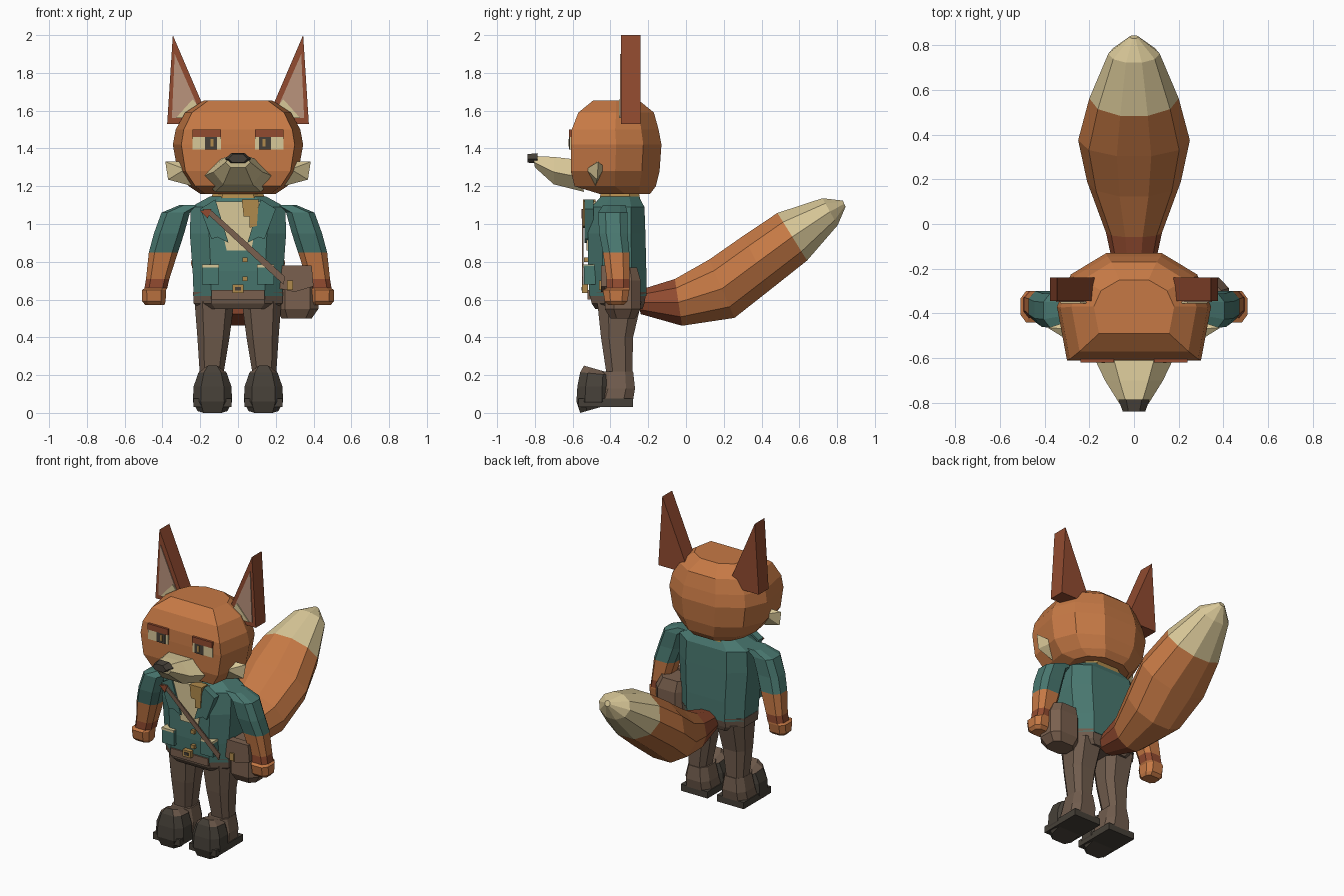
import bpy, bmesh, math
from mathutils import Vector

if "Cube" in bpy.data.objects:
    bpy.data.objects.remove(bpy.data.objects["Cube"], do_unlink=True)


def material(name, red, green, blue):
    def linear(c):
        return ((c / 255 + .055) / 1.055) ** 2.4
    mat = bpy.data.materials.new(name)
    mat.use_nodes = True
    colour = (linear(red), linear(green), linear(blue), 1)
    mat.diffuse_color = colour
    shader = mat.node_tree.nodes["Principled BSDF"]
    shader.inputs["Base Color"].default_value = colour
    shader.inputs["Roughness"].default_value = .9
    return mat


orange = material("orange fur", 198, 121, 69)
rust = material("rust fur", 146, 75, 48)
cream = material("cream", 217, 200, 152)
teal = material("teal cloth", 73, 120, 112)
brown = material("brown trousers", 112, 92, 77)
leather = material("brown leather", 122, 96, 78)
dark = material("dark boot", 70, 64, 56)
gold = material("gold", 176, 138, 76)
pink = material("inner ear pink", 186, 147, 124)


def both_sides(points):
    """Close a half profile by mirroring it across x."""
    return points + [(-u, v) for u, v in reversed(points)]


def circle(sides):
    turn = math.tau / sides
    return [(math.cos(turn * i), math.sin(turn * i)) for i in range(sides)]


BLOCK = both_sides([(.6, -1), (1, -.5), (1, .5), (.6, 1)])
HEAD = both_sides([(.4, -1), (.87, -1), (1, 0), (.82, .6), (.36, 1)])
SNOUT = both_sides([(.5, -1), (1, .1), (.6, 1)])
BOX = both_sides([(1, -1), (1, 1)])


def finish(name, bm, mats):
    bmesh.ops.recalc_face_normals(bm, faces=bm.faces[:])
    mesh = bpy.data.meshes.new(name)
    bm.to_mesh(mesh)
    bm.free()
    for mat in mats:
        mesh.materials.append(mat)
    obj = bpy.data.objects.new(name, mesh)
    bpy.context.collection.objects.link(obj)
    return obj


def loft(name, section, rings, mats, bands=None, side=1):
    """Rings are (centre x, half width, y start, y end, z start, z end)."""
    bm = bmesh.new()
    loops = []
    for cx, width, y0, y1, z0, *rest in rings:
        z1 = rest[0] if rest else z0
        start, end = Vector((0, y0, z0)), Vector((0, y1, z1))
        loops.append([bm.verts.new(start.lerp(end, (v + 1) / 2)
                                   + Vector((side * (cx + u * width), 0, 0)))
                      for u, v in section])
    for band, (low, high) in enumerate(zip(loops, loops[1:])):
        for i in range(len(section)):
            face = bm.faces.new((low[i - 1], low[i], high[i], high[i - 1]))
            face.material_index = bands[band] if bands else 0
    for loop, band in ((loops[0], 0), (loops[-1], -1)):
        bm.faces.new(loop).material_index = bands[band] if bands else 0
    return finish(name, bm, mats)


def plate(name, outline, front, back, mat, side=1):
    """Extrude an x-z outline from the front y to the back y."""
    bm = bmesh.new()
    near = [bm.verts.new((side * x, front, z)) for x, z in outline]
    far = [bm.verts.new((side * x, back, z)) for x, z in outline]
    bm.faces.new(near)
    bm.faces.new(far)
    for i in range(len(near)):
        bm.faces.new((near[i - 1], near[i], far[i], far[i - 1]))
    return finish(name, bm, [mat])


def rect(x0, x1, z0, z1):
    return [(x0, z0), (x1, z0), (x1, z1), (x0, z1)]


# Head, muzzle and nose
loft("head", HEAD, [(0, .2, -.46, -.19, 1.16), (0, .26, -.59, -.16, 1.2),
                    (0, .32, -.61, -.14, 1.28), (0, .345, -.61, -.13, 1.42),
                    (0, .33, -.605, -.145, 1.5), (0, .28, -.57, -.17, 1.59),
                    (0, .18, -.49, -.25, 1.655)], [orange])
loft("muzzle", SNOUT, [(0, .2, -.57, -.54, 1.34, 1.17),
                       (0, .13, -.7, -.7, 1.355, 1.21),
                       (0, .065, -.81, -.8, 1.36, 1.3)], [cream])
loft("nose", SNOUT, [(0, .07, -.785, -.785, 1.375, 1.32),
                     (0, .05, -.84, -.84, 1.37, 1.325)], [dark])

# Torso, collar, belt and hips
loft("vest", BLOCK, [(0, .235, -.51, -.21, .62), (0, .24, -.52, -.21, .75),
                     (0, .255, -.52, -.215, .95), (0, .25, -.5, -.22, 1.09),
                     (0, .15, -.45, -.25, 1.145)], [teal])
loft("neck_scarf", BLOCK, [(0, .15, -.46, -.24, 1.12),
                           (0, .13, -.45, -.25, 1.17)], [gold])
loft("hips", BLOCK, [(0, .2, -.48, -.23, .55), (0, .235, -.5, -.22, .58),
                     (0, .238, -.51, -.21, .64)], [brown])
plate("belt_front", rect(-.14, .14, .6, .65), -.522, -.5, leather)
plate("belt_buckle", rect(-.03, .03, .635, .68), -.55, -.52, gold)
plate("buckle_hole", rect(-.015, .015, .648, .667), -.554, -.55, dark)
plate("shirt", [(-.12, 1.12), (.12, 1.12), (.07, .86), (-.06, .86)],
      -.527, -.46, cream)
plate("scarf_end", [(.02, 1.13), (.11, 1.13), (.1, .99), (.06, .98),
                    (.06, 1.04), (.03, 1.04)], -.545, -.48, gold)
for z in (.71, .81):
    plate("vest_button", rect(.025, .05, z - .012, z + .012), -.54, -.51, gold)

# Shoulder strap and bag
plate("bag_strap", [(-.19, 1.08), (-.15, 1.08), (.25, .72), (.24, .68)],
      -.55, -.542, leather)
plate("strap_end", [(-.2, 1.07), (-.14, 1.08), (-.16, 1.03)],
      -.554, -.545, rust)
loft("bag", BLOCK, [(.31, .08, -.4, -.27, .5), (.315, .11, -.43, -.24, .55),
                    (.315, .11, -.43, -.24, .7), (.3, .09, -.41, -.26, .77)],
     [leather])
plate("bag_flap", [(.21, .78), (.39, .78), (.4, .67), (.3, .64), (.21, .66)],
      -.45, -.4, leather)
plate("bag_clasp", rect(.26, .29, .65, .7), -.46, -.44, gold)

# Tail, lofted from rump to tip
loft("tail", circle(10), [(0, .08, -.26, -.24, .65, .52),
                          (0, .125, -.06, -.02, .715, .455),
                          (0, .21, .12, .26, .82, .495),
                          (0, .25, .3, .45, .945, .645),
                          (0, .2, .48, .645, 1.065, .8),
                          (0, .115, .72, .805, 1.14, .99),
                          (0, .02, .83, .845, 1.125, 1.09)],
     [rust, orange, cream], [0, 1, 1, 1, 2, 2])

for label, side in (("left", 1), ("right", -1)):
    # Ear with a pale inside and a tuft
    plate(label + "_ear", [(.375, 1.53), (.345, 2), (.165, 1.58), (.165, 1.53)],
          -.345, -.24, rust, side)
    plate(label + "_inner_ear", [(.35, 1.56), (.335, 1.9), (.19, 1.57)],
          -.35, -.344, pink, side)
    plate(label + "_ear_tuft", [(.33, 1.56), (.24, 1.66), (.19, 1.6),
                                (.19, 1.56)], -.356, -.349, cream, side)

    # Cheek fur
    tuft = bmesh.new()
    for x, y, z in ((.385, -.465, 1.33), (.37, -.47, 1.235), (.28, -.53, 1.29),
                    (.28, -.43, 1.3), (.24, -.48, 1.2), (.26, -.47, 1.33)):
        tuft.verts.new((side * x, y, z))
    bmesh.ops.convex_hull(tuft, input=tuft.verts[:])
    finish(label + "_cheek_fur", tuft, [cream])

    # Eye
    plate(label + "_eye", rect(.09, .24, 1.395, 1.46), -.616, -.608, cream, side)
    plate(label + "_iris", rect(.11, .175, 1.395, 1.46), -.619, -.615, dark, side)
    plate(label + "_eye_glint", rect(.13, .145, 1.41, 1.45),
          -.622, -.618, gold, side)
    plate(label + "_brow", rect(.09, .24, 1.46, 1.5), -.62, -.6, rust, side)

    # Lapel and pocket
    plate(label + "_lapel", [(.2, 1.08), (.12, 1.13), (.05, .9), (.11, .93),
                             (.14, .92), (.17, 1.0)], -.538, -.49, teal, side)
    plate(label + "_pocket", rect(.1, .19, .68, .78), -.54, -.48, teal, side)
    plate(label + "_pocket_trim", rect(.1, .19, .77, .785),
          -.545, -.48, cream, side)

    # Sleeve, forearm, cuff band and hand
    loft(label + "_arm", BLOCK, [(.25, .06, -.44, -.32, 1.1),
                                 (.33, .075, -.465, -.31, 1.06),
                                 (.365, .08, -.46, -.31, .95),
                                 (.395, .077, -.44, -.3, .85),
                                 (.425, .062, -.42, -.3, .71),
                                 (.435, .06, -.42, -.3, .66),
                                 (.445, .064, -.44, -.3, .65),
                                 (.445, .062, -.43, -.31, .59),
                                 (.44, .05, -.41, -.33, .57)],
         [teal, orange, rust], [0, 0, 0, 1, 2, 1, 1, 1], side)

    # Trouser leg and boot
    loft(label + "_leg", BLOCK, [(.125, .105, -.47, -.235, .59),
                                 (.13, .085, -.45, -.28, .4),
                                 (.14, .062, -.42, -.285, .2),
                                 (.14, .06, -.42, -.29, .1)], [brown], None, side)
    loft(label + "_boot_heel", BLOCK, [(.135, .095, -.48, -.28, .07),
                                       (.135, .09, -.46, -.27, .13),
                                       (.135, .07, -.45, -.28, .22)],
         [brown], None, side)
    toe = loft(label + "_boot_toe", BLOCK, [(.135, .08, -.56, -.42, 0, .04),
                                            (.135, .104, -.58, -.4, .06),
                                            (.135, .1, -.575, -.4, .14),
                                            (.135, .075, -.56, -.4, .215, .2),
                                            (.135, .04, -.54, -.4, .25, .21)],
               [dark, brown], None, side)
    for face in toe.data.polygons:
        face.material_index = int(face.normal.z > .5)
    loft(label + "_sole", BOX, [(.135, .1, -.57, -.28, .03),
                                (.135, .1, -.57, -.28, .075)], [dark], None, side)
